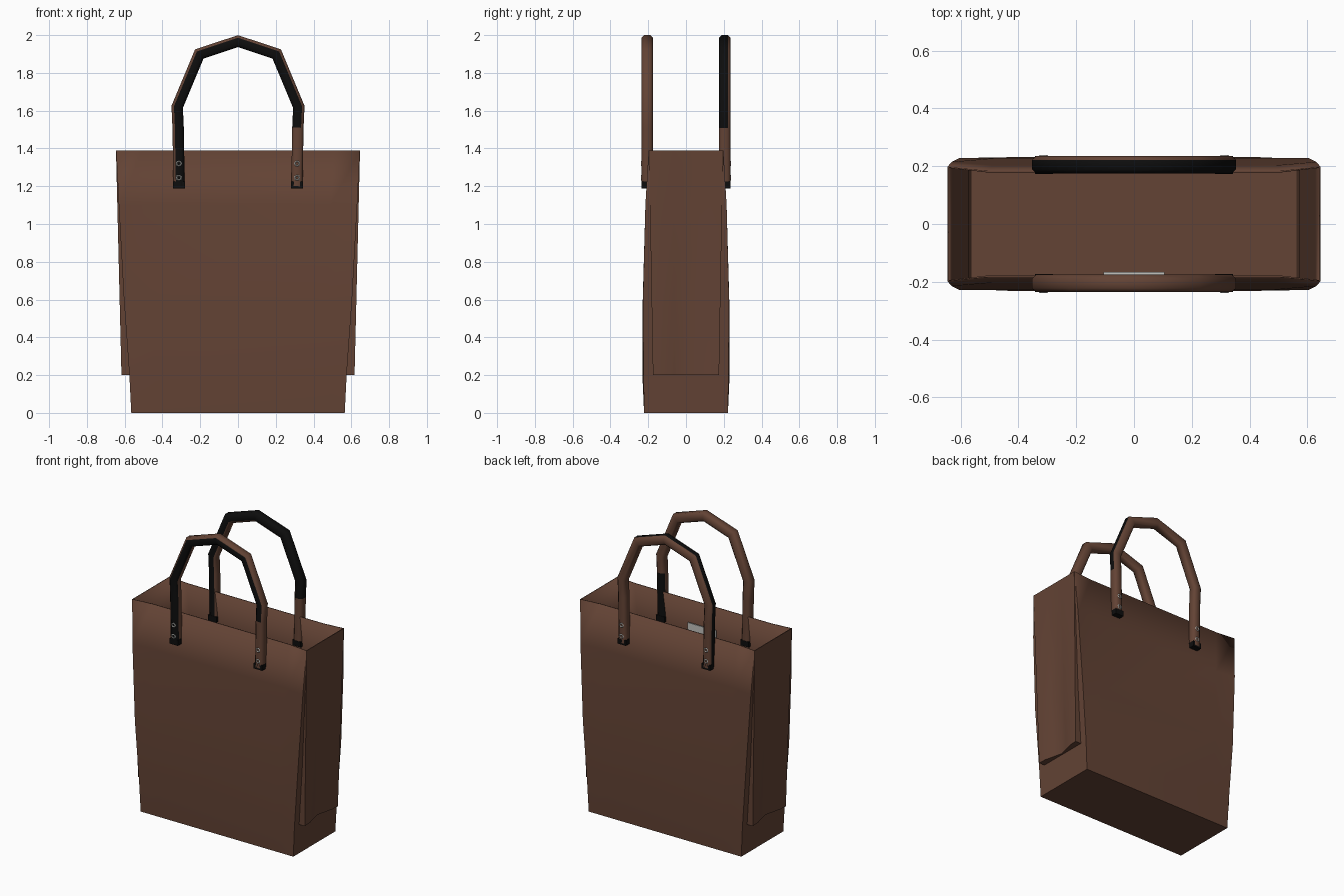
import bpy, bmesh, math
from mathutils import Vector

cube = bpy.data.objects.get("Cube")
if cube:
    bpy.data.objects.remove(cube, do_unlink=True)


def material(name, color):
    m = bpy.data.materials.new(name)
    m.use_nodes = True
    m.diffuse_color = (*color, 1)
    bsdf = next(n for n in m.node_tree.nodes if n.type == 'BSDF_PRINCIPLED')
    bsdf.inputs["Base Color"].default_value = (*color, 1)
    return m


LEATHER = material("brown leather", (0.125, 0.056, 0.035))
BLACK = material("black trim", (0.004, 0.004, 0.004))
METAL = material("pale metal", (0.55, 0.55, 0.52))


def make(name, bm, mats, angle=None):
    mesh = bpy.data.meshes.new(name)
    bm.to_mesh(mesh)
    bm.free()
    ob = bpy.data.objects.new(name, mesh)
    bpy.context.collection.objects.link(ob)
    for m in mats:
        mesh.materials.append(m)
    if angle:
        bpy.ops.object.select_all(action='DESELECT')
        ob.select_set(True)
        bpy.context.view_layer.objects.active = ob
        bpy.ops.object.shade_smooth_by_angle(angle=math.radians(angle))
    return ob


def box(name, center, size, mat):
    bm = bmesh.new()
    bmesh.ops.create_cube(bm, size=1)
    for v in bm.verts:
        v.co = Vector(a * b + c for a, b, c in zip(v.co, size, center))
    return make(name, bm, [mat])


# Bag shell: height, half width, corner half depth, panel half depth
LEVELS = [(0, .565, .222, .222), (.2, .575, .225, .231), (.6, .604, .228, .229),
          (1.1, .631, .215, .203), (1.39, .645, .198, .184)]


def bag_body():
    bm = bmesh.new()
    rings = []
    for z, x, corner, panel in LEVELS:
        half = [(x, -corner), (x, corner), (x - .14, panel)]
        ring = half + [(-a, -b) for a, b in half]
        ring.insert(3, (-x + .14, panel))
        ring.append((x - .14, -panel))
        rings.append([bm.verts.new((a, b, z)) for a, b in ring])
    for low, high in zip(rings, rings[1:]):
        for i in range(len(low)):
            j = (i + 1) % len(low)
            bm.faces.new((low[i], low[j], high[j], high[i]))
    bm.faces.new(rings[0][::-1])
    ob = make("bag_body", bm, [LEATHER], 50)
    wall = ob.modifiers.new("wall", 'SOLIDIFY')
    wall.thickness = .006
    wall.offset = -1


# Folded side gussets standing proud of the end walls
def gusset(name, side):
    bm = bmesh.new()
    columns = [(-1, -.03), (-1, 1), (-.7, .95), (-.35, .6), (0, .25),
               (.35, .6), (.7, .95), (1, 1), (1, -.03)]
    rows = []
    for k, (z, x, corner, panel) in enumerate(LEVELS[1:]):
        t = (z - .2) / 1.19
        out = .617 + .029 * t
        half = .175 + .021 * t
        rows.append([bm.verts.new((side * (x + (out - x) * f), half * y, z))
                     for y, f in columns])
    for low, high in zip(rows, rows[1:]):
        for i in range(len(columns) - 1):
            f = bm.faces.new((low[i], low[i + 1], high[i + 1], high[i]))
            if side < 0:
                f.normal_flip()
    # Closed lower edge
    f = bm.faces.new(rows[0][::-1])
    if side < 0:
        f.normal_flip()
    make(name, bm, [LEATHER], 50)


# Handle path for one half, from the lower end to just before the top
LEG = [(.312, 1.2), (.317, 1.51), (.322, 1.62), (.205, 1.9)]
PATH = [Vector(p) for p in LEG + [(0, 1.968)] + [(-x, z) for x, z in LEG[::-1]]]
A, B = .03, .017
SECTION = [(A, -B), (A, B), (B, A), (-B, A), (-A, B), (-A, -B), (-B, -A), (B, -A)]


def handle(name, y0, dark, dark_low):
    bm = bmesh.new()
    rings = []
    for i, p in enumerate(PATH):
        normals = []
        for a, b in ((i - 1, i), (i, i + 1)):
            if a >= 0 and b < len(PATH):
                d = (PATH[b] - PATH[a]).normalized()
                normals.append(Vector((d.y, -d.x)))
        n = sum(normals, Vector((0, 0))).normalized()
        miter = n / n.dot(normals[0])
        rings.append([bm.verts.new((p.x + miter.x * o, y0 + y, p.y + miter.y * o))
                      for o, y in SECTION])
    for k, (low, high) in enumerate(zip(rings, rings[1:])):
        for i in range(len(SECTION)):
            j = (i + 1) % len(SECTION)
            f = bm.faces.new((low[i], low[j], high[j], high[i]))
            f.material_index = int(i in (dark_low if k == 0 else dark))
    bm.faces.new(rings[0])
    bm.faces.new(rings[-1])
    bmesh.ops.recalc_face_normals(bm, faces=bm.faces)
    make(name, bm, [LEATHER, BLACK], 50)


def rivet(name, x, y, z):
    bpy.ops.mesh.primitive_torus_add(
        major_segments=8, minor_segments=4, major_radius=.012, minor_radius=.004,
        location=(x, y, z), rotation=(math.pi / 2, 0, 0))
    ob = bpy.context.object
    ob.name = name
    ob.data.materials.append(METAL)


bag_body()
for label, side in (("left", 1), ("right", -1)):
    gusset(label + "_gusset", side)

handle("front_handle", -.205, {5, 6}, {2, 3})
handle("back_handle", .205, {6, 7, 0}, set())

# Black end tabs and paired rivets on every handle leg
for end, s in (("front", -1), ("back", 1)):
    for label, side in (("left", 1), ("right", -1)):
        part = end + "_" + label
        box(part + "_tab", (side * .312, s * .204, 1.207), (.062, .062, .036), BLACK)
        for pos, z in (("lower", 1.245), ("upper", 1.32)):
            rivet(part + "_" + pos + "_rivet", side * .313, s * .235, z)

# Metal plate on the inner front wall
box("inner_plate", (0, -.17, 1.21), (.21, .008, .06), METAL)
